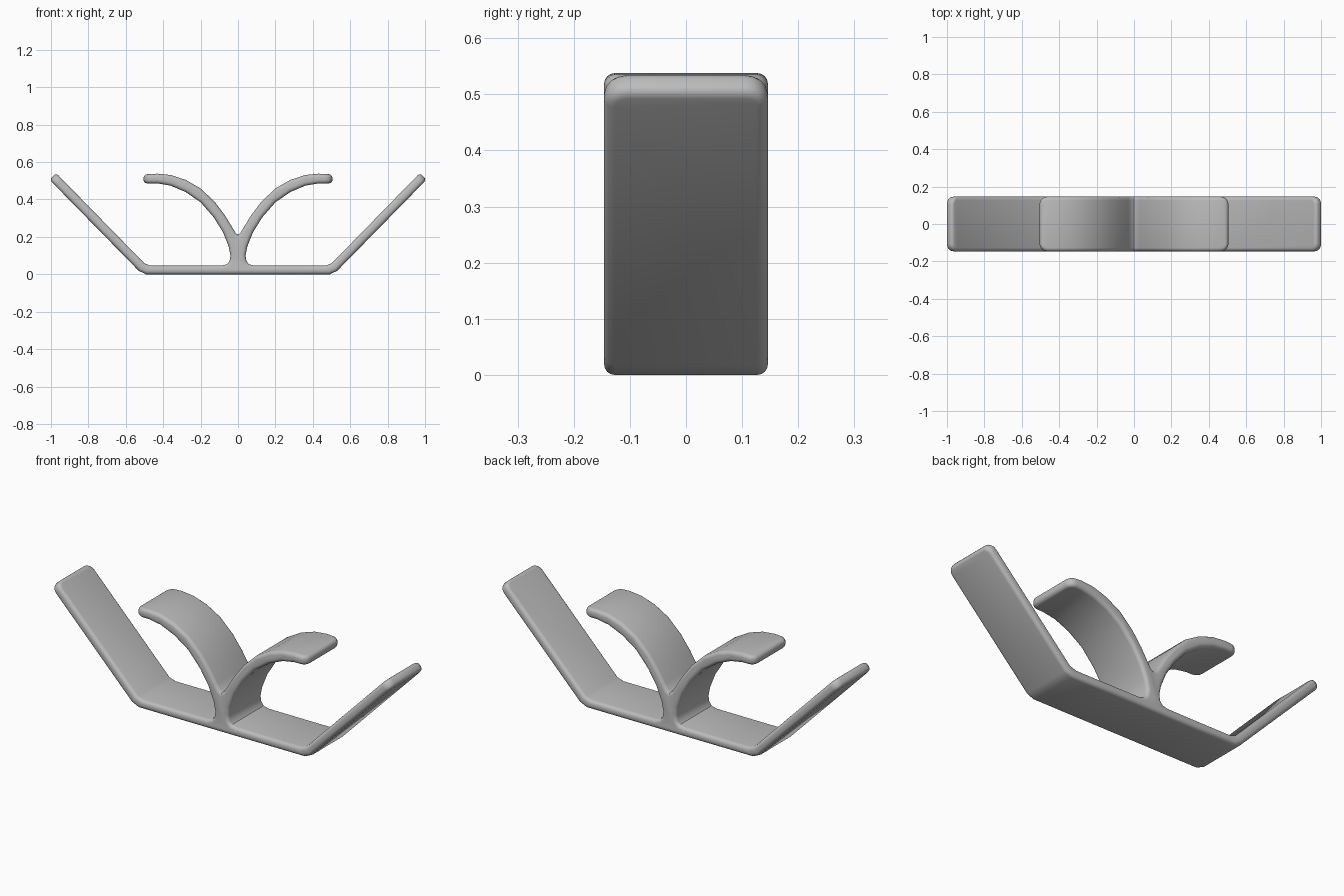
import bpy
import bmesh
from mathutils import Vector

cube = bpy.data.objects.get("Cube")
if cube:
    bpy.data.objects.remove(cube, do_unlink=True)

HALF_DEPTH = 0.146
ROUND = 0.019          # edge rounding
TIP_ROUND = 0.04       # rounding of strap ends across their width

grey = bpy.data.materials.new("plain grey")
grey.use_nodes = True
colour = (0.5, 0.5, 0.5, 1)
grey.diffuse_color = colour
grey.node_tree.nodes["Principled BSDF"].inputs["Base Color"].default_value = colour

# Half of the front profile, from the base centre around to the notch
base_and_arm = [(0, 0), (0.25, 0), (0.49, 0), (0.53, 0.018)]
arm_tip = [(1.008, 0.506), (0.973, 0.542)]
inner_and_stem = [(0.5, 0.058), (0.465, 0.046), (0.25, 0.046), (0.085, 0.047),
                  (0.058, 0.054), (0.045, 0.07), (0.04, 0.1)]
leaf_under = [(0.05, 0.15), (0.08, 0.225), (0.13, 0.305), (0.2, 0.385),
              (0.28, 0.44), (0.36, 0.474), (0.43, 0.486)]
leaf_tip = [(0.505, 0.486), (0.505, 0.534)]
leaf_top = [(0.43, 0.538), (0.36, 0.531), (0.28, 0.505), (0.2, 0.459),
            (0.125, 0.388), (0.07, 0.315), (0.03, 0.25), (0.012, 0.22), (0, 0.212)]
half = base_and_arm + arm_tip + inner_and_stem + leaf_under + leaf_tip + leaf_top
outline = half + [(-x, z) for x, z in reversed(half[1:-1])]

# Extrude the closed profile through its depth
bm = bmesh.new()
face = bm.faces.new([bm.verts.new((x, -HALF_DEPTH, z)) for x, z in outline])
ext = bmesh.ops.extrude_face_region(bm, geom=[face])
moved = [g for g in ext["geom"] if isinstance(g, bmesh.types.BMVert)]
bmesh.ops.translate(bm, verts=moved, vec=(0, 2 * HALF_DEPTH, 0))
bmesh.ops.recalc_face_normals(bm, faces=bm.faces)


def bevel(edges, offset, segments):
    bmesh.ops.bevel(bm, geom=edges, offset=offset, offset_type='OFFSET',
                    segments=segments, profile=0.5, affect='EDGES',
                    clamp_overlap=False)
    bmesh.ops.recalc_face_normals(bm, faces=bm.faces)


# Round the corners of the four strap ends
tip_centres = []
for a, b in (arm_tip, leaf_tip):
    x, z = (a[0] + b[0]) / 2, (a[1] + b[1]) / 2
    for side in (1, -1):
        for y in (HALF_DEPTH, -HALF_DEPTH):
            tip_centres.append(Vector((side * x, y, z)))
tip_edges = [e for e in bm.edges
             if any(((e.verts[0].co + e.verts[1].co) / 2 - c).length < 0.001
                    for c in tip_centres)]
bevel(tip_edges, TIP_ROUND, 4)

# Soften every outward sharp edge
bevel([e for e in bm.edges if e.calc_face_angle_signed(0) > 0.5], ROUND, 4)

mesh = bpy.data.meshes.new("double_leaf_bracket")
bm.to_mesh(mesh)
bm.free()
mesh.materials.append(grey)
bracket = bpy.data.objects.new("double_leaf_bracket", mesh)
bpy.context.collection.objects.link(bracket)

bpy.ops.object.select_all(action='DESELECT')
bracket.select_set(True)
bpy.context.view_layer.objects.active = bracket
bpy.ops.object.shade_smooth_by_angle(angle=0.6)
